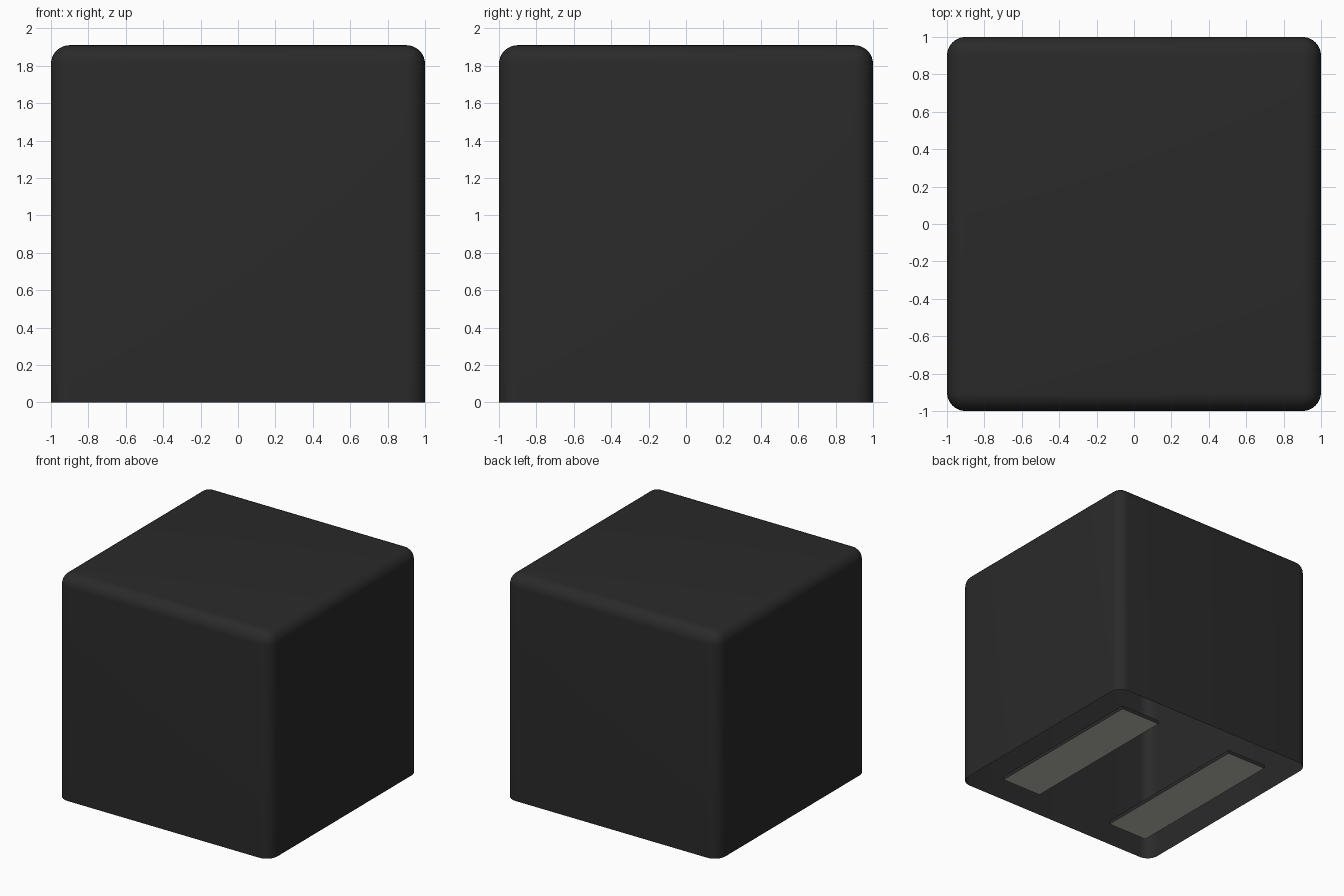
import bpy
import bmesh
import math
from mathutils import Matrix

cube = bpy.data.objects.get("Cube")
if cube:
    bpy.data.objects.remove(cube, do_unlink=True)

HEIGHT, RADIUS = 1.91, 0.10


def material(name, rgb):
    mat = bpy.data.materials.new(name)
    mat.use_nodes = True
    mat.diffuse_color = (*rgb, 1)
    bsdf = next(n for n in mat.node_tree.nodes if n.type == 'BSDF_PRINCIPLED')
    bsdf.inputs["Base Color"].default_value = (*rgb, 1)
    bsdf.inputs["Roughness"].default_value = 0.6
    return mat


charcoal = material("charcoal", (0.023, 0.023, 0.023))
warm_grey = material("warm_grey", (0.53, 0.53, 0.47))


def box(name, size, location, mats):
    bm = bmesh.new()
    bmesh.ops.create_cube(bm, size=1, matrix=Matrix.Translation(location) @ Matrix.Diagonal((*size, 1)))
    mesh = bpy.data.meshes.new(name)
    bm.to_mesh(mesh)
    bm.free()
    obj = bpy.data.objects.new(name, mesh)
    bpy.context.collection.objects.link(obj)
    for mat in mats:
        mesh.materials.append(mat)
    return obj


# Hollow cover: open underneath, rounded on the top and upright edges
cover = box("cover", (2, 2, HEIGHT), (0, 0, HEIGHT / 2), [charcoal])
bm = bmesh.new()
bm.from_mesh(cover.data)
floor = [f for f in bm.faces if f.normal.z < -0.9]
bmesh.ops.delete(bm, geom=floor, context='FACES')
edges = [e for e in bm.edges if len(e.link_faces) == 2]
bmesh.ops.bevel(bm, geom=edges, offset=RADIUS, segments=8, profile=0.5, affect='EDGES')
bm.to_mesh(cover.data)
bm.free()
bpy.ops.object.select_all(action='DESELECT')
cover.select_set(True)
bpy.context.view_layer.objects.active = cover
bpy.ops.object.shade_smooth_by_angle(angle=math.radians(40))

# Two runners underneath, front to back: dark sides, grey contact face
for name, x in (("right_runner", -0.56), ("left_runner", 0.56)):
    runner = box(name, (0.38, 1.5, 0.03), (x, 0, 0.015), [charcoal, warm_grey])
    for face in runner.data.polygons:
        face.material_index = 1 if face.normal.z < -0.9 else 0
